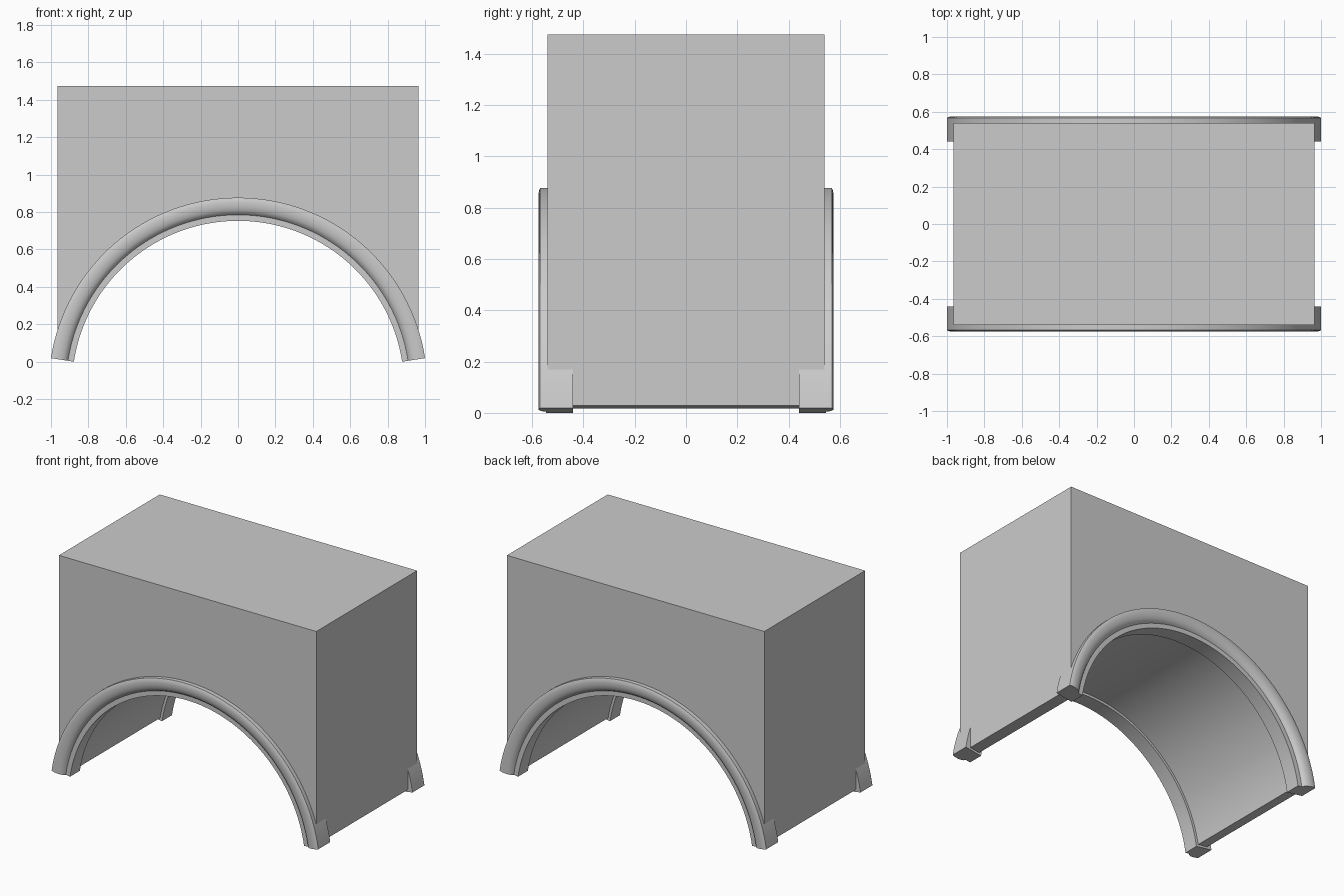
import bpy, bmesh
from math import sin, cos, asin, pi, radians

cube = bpy.data.objects.get("Cube")
if cube:
    bpy.data.objects.remove(cube, do_unlink=True)

# Plain grey stone
stone = bpy.data.materials.new("grey stone")
stone.use_nodes = True
GREY = (0.6, 0.6, 0.6, 1)
stone.diffuse_color = GREY
stone.node_tree.nodes["Principled BSDF"].inputs["Base Color"].default_value = GREY

CENTRE_Z = -0.135
STEPS = 64


def arc(radius, start):
    """Points of the arch from the right springing to the left one."""
    span = pi - 2 * start
    return [(radius * cos(start + span * i / STEPS),
             CENTRE_Z + radius * sin(start + span * i / STEPS))
            for i in range(STEPS + 1)]


def finish(name, bm):
    bmesh.ops.recalc_face_normals(bm, faces=bm.faces)
    mesh = bpy.data.meshes.new(name)
    bm.to_mesh(mesh)
    bm.free()
    mesh.materials.append(stone)
    obj = bpy.data.objects.new(name, mesh)
    bpy.context.collection.objects.link(obj)
    bpy.ops.object.select_all(action='DESELECT')
    obj.select_set(True)
    bpy.context.view_layer.objects.active = obj
    bpy.ops.object.shade_smooth_by_angle(angle=radians(30))


# Wall block with a barrel-vaulted opening, extruded front to back
HALF_X, HALF_Y, TOP = 0.965, 0.54, 1.475
outline = [(-HALF_X, 0.028), (-HALF_X, TOP), (HALF_X, TOP), (HALF_X, 0.028)]
outline += arc(0.905, asin(0.153 / 0.905))
bm = bmesh.new()
face = bm.faces.new([bm.verts.new((x, -HALF_Y, z)) for x, z in outline])
result = bmesh.ops.extrude_face_region(bm, geom=[face])
moved = [v for v in result["geom"] if isinstance(v, bmesh.types.BMVert)]
bmesh.ops.translate(bm, verts=moved, vec=(0, 2 * HALF_Y, 0))
finish("vaulted_block", bm)

# Moulding section (radius, depth): rounded roll outside, flat lip inside
section = [(1.012, 0.44), (1.012, 0.568), (1.0, 0.573), (0.985, 0.575),
           (0.965, 0.574), (0.945, 0.569), (0.93, 0.56), (0.92, 0.546),
           (0.888, 0.546), (0.888, 0.44)]
spring = asin(0.135 / 0.888)
for name, side in (("front_arch_moulding", -1), ("back_arch_moulding", 1)):
    bm = bmesh.new()
    rails = [[bm.verts.new((x, side * y, z)) for x, z in arc(r, spring)]
             for r, y in section]
    for a, b in zip(rails, rails[1:] + rails[:1]):
        for i in range(STEPS):
            bm.faces.new((a[i], a[i + 1], b[i + 1], b[i]))
    for end in (0, -1):
        bm.faces.new([rail[end] for rail in rails])
    finish(name, bm)
